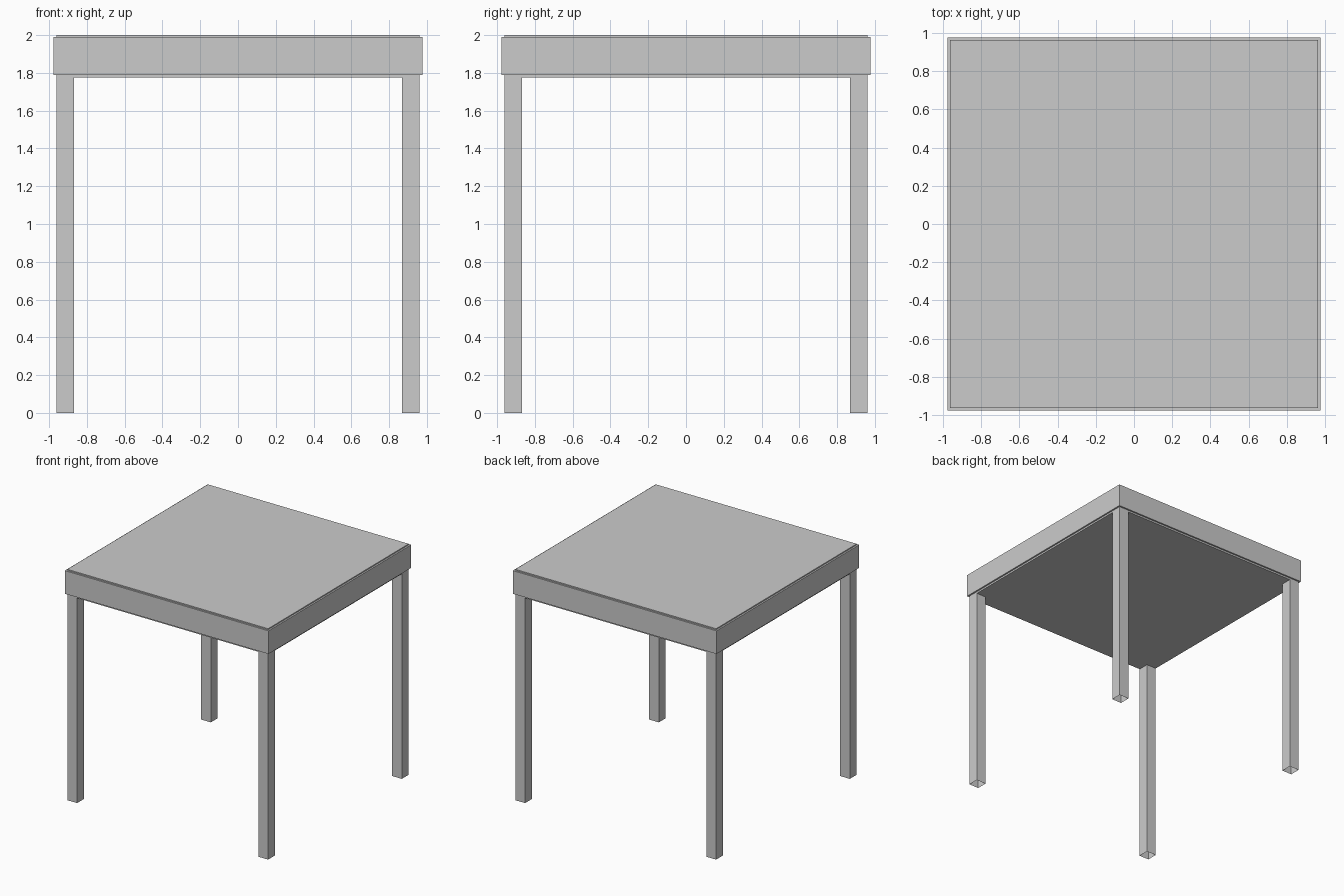
import bpy, bmesh

if "Cube" in bpy.data.objects:
    bpy.data.objects.remove(bpy.data.objects["Cube"])

INNER, OUTER = 0.962, 0.976   # half widths of the panel and of the rim
UNDER = 1.775                 # underside height
LEG = 0.094                   # leg thickness


def square_tube(name, cx, cy, profile, capped):
    """Skin square rings given as (half width, height); optionally cap the ends."""
    bm = bmesh.new()
    rings = [[bm.verts.new((cx + sx * h, cy + sy * h, z))
              for sx, sy in ((-1, -1), (1, -1), (1, 1), (-1, 1))]
             for h, z in profile]
    for a, b in zip(rings, rings[1:]):
        for i in range(4):
            j = (i + 1) % 4
            bm.faces.new((a[i], a[j], b[j], b[i]))
    if capped:
        bm.faces.new(rings[0][::-1])
        bm.faces.new(rings[-1])
    mesh = bpy.data.meshes.new(name)
    bm.to_mesh(mesh)
    bm.free()
    obj = bpy.data.objects.new(name, mesh)
    bpy.context.collection.objects.link(obj)
    return obj


# Table top: panel with a slightly wider rim around it
square_tube("table_top", 0, 0, [
    (INNER, UNDER), (INNER, 1.79), (OUTER, 1.79),
    (OUTER, 1.99), (INNER, 1.99), (INNER, 2.0)], True)

# Legs: square tubes, open at the foot, flush with the panel corners
c = INNER - LEG / 2
for side, sx in (("left", -1), ("right", 1)):
    for end, sy in (("front", -1), ("back", 1)):
        square_tube(f"{end}_{side}_leg", sx * c, sy * c,
                    [(LEG / 2, 0), (LEG / 2, UNDER)], False)
